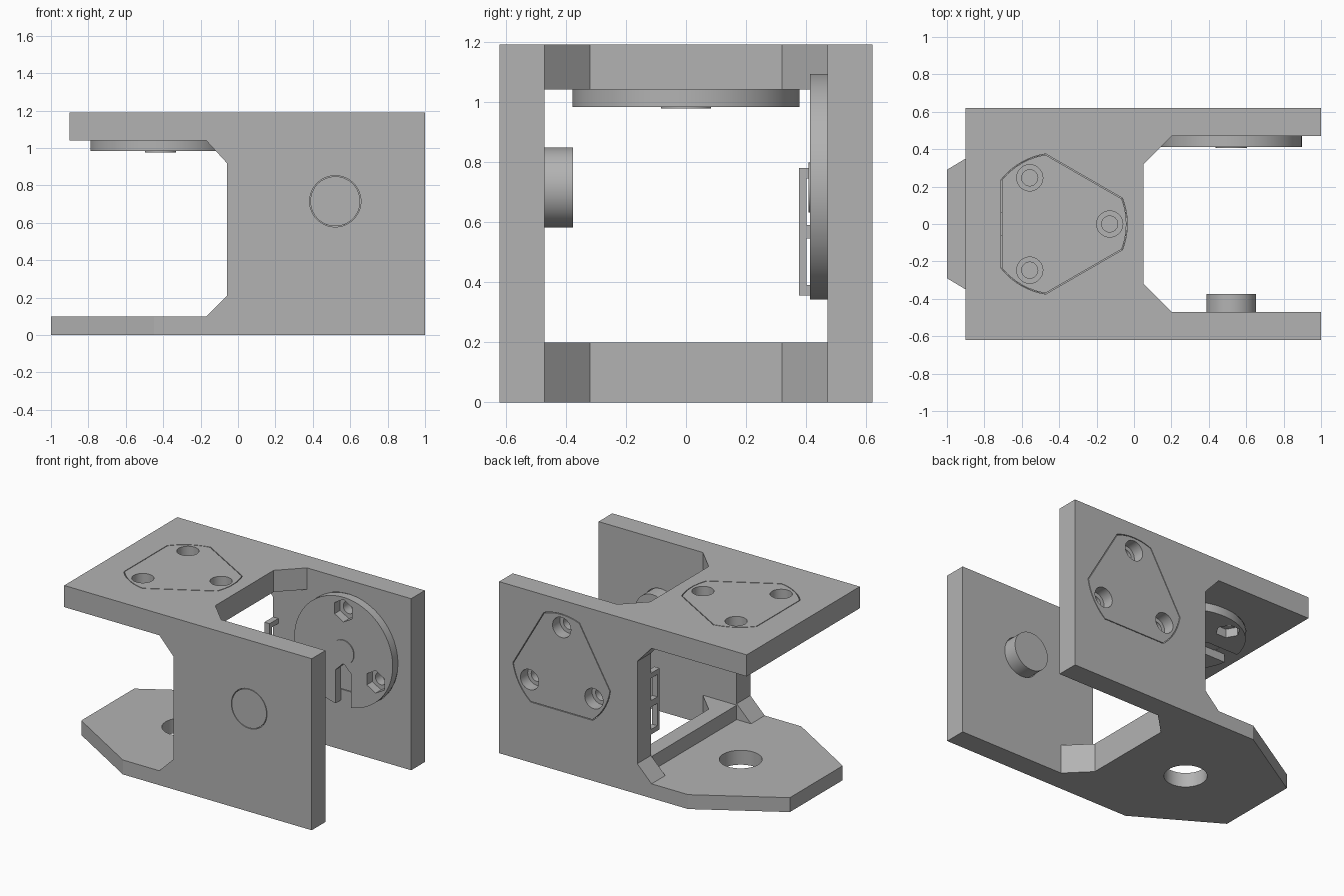
import bpy, bmesh
from math import sin, cos, pi, radians, acos, degrees
from mathutils import Matrix, Vector

if "Cube" in bpy.data.objects:
    bpy.data.objects.remove(bpy.data.objects["Cube"], do_unlink=True)

grey = bpy.data.materials.new("plain grey")
grey.use_nodes = True
COLOUR = (0.45, 0.45, 0.45, 1)
grey.diffuse_color = COLOUR
grey.node_tree.nodes["Principled BSDF"].inputs["Base Color"].default_value = COLOUR


def prism(name, outline, low, high, axis="z"):
    """Extrude a 2D outline between two heights along y or z."""
    bm = bmesh.new()
    place = (lambda u, v, w: (u, v, w)) if axis == "z" else (lambda u, v, w: (u, w, v))
    face = bm.faces.new([bm.verts.new(place(u, v, low)) for u, v in outline])
    side = bmesh.ops.extrude_face_region(bm, geom=[face])["geom"]
    moved = [g for g in side if isinstance(g, bmesh.types.BMVert)]
    bmesh.ops.translate(bm, verts=moved, vec=Vector(place(0, 0, high - low)))
    bmesh.ops.recalc_face_normals(bm, faces=bm.faces)
    mesh = bpy.data.meshes.new(name)
    bm.to_mesh(mesh)
    bm.free()
    mesh.materials.append(grey)
    obj = bpy.data.objects.new(name, mesh)
    bpy.context.scene.collection.objects.link(obj)
    return obj


def circle(x, y, r, sides=64):
    return [(x + r * cos(2 * pi * i / sides), y + r * sin(2 * pi * i / sides))
            for i in range(sides)]


def clipped_circle(radius, flat):
    """Circle with three flats, at 60, 180 and 300 degrees."""
    half = degrees(acos(flat / radius))
    points = []
    for middle in (0, 120, 240):
        for i in range(13):
            a = radians(middle + (60 - half) * (i / 6 - 1))
            points.append((radius * cos(a), radius * sin(a)))
    return points


def combine(obj, other, operation="DIFFERENCE"):
    mod = obj.modifiers.new("combine", "BOOLEAN")
    mod.operation, mod.object, mod.solver = operation, other, "EXACT"
    bpy.context.view_layer.objects.active = obj
    bpy.ops.object.modifier_apply(modifier=mod.name)
    bpy.data.objects.remove(other, do_unlink=True)


def smooth(obj):
    bpy.ops.object.select_all(action="DESELECT")
    obj.select_set(True)
    bpy.context.view_layer.objects.active = obj
    bpy.ops.object.shade_smooth_by_angle(angle=radians(25))


# Placement of the two round mounts: under the top plate and inside the back wall
TOP_MOUNT = Matrix.Translation((-0.415, 0, 1.19))
BACK_MOUNT = Matrix.Translation((0.52, 0.62, 0.715)) @ Matrix(
    ((0, 1, 0), (0, 0, 1), (1, 0, 0))).to_4x4()
WALL = 0.15

# Bracket: side silhouette, hollowed between the walls
bracket = prism("bracket", [(-1, 0), (1, 0), (1, 1.19), (-0.9, 1.19), (-0.9, 1.04),
                            (-0.17, 1.04), (-0.06, 0.92), (-0.06, 0.21),
                            (-0.17, 0.1), (-1, 0.1)], -0.62, 0.62, "y")
combine(bracket, prism("hollow", [(-2, 0.1), (-0.06, 0.1), (-0.06, 0.2), (2, 0.2),
                                  (2, 1.04), (-2, 1.04)], -0.47, 0.47, "y"))
# Open end through top and bottom plates
combine(bracket, prism("opening", [(0.05, -0.32), (0.2, -0.47), (2, -0.47), (2, 0.47),
                                   (0.2, 0.47), (0.05, 0.32)], -1, 2))
# Tapered corners of the bottom tongue
for s in (-1, 1):
    combine(bracket, prism("taper", [(-0.45, s * 0.62), (-1.2, s * 0.17), (-1.2, s * 0.8),
                                     (-0.45, s * 0.8)], -0.5, 0.5))
# Pivot hole and pin hole
combine(bracket, prism("pivot_hole", circle(-0.42, 0, 0.135), -0.5, 0.5))
combine(bracket, prism("pin_hole", circle(0.52, 0.715, 0.137), -1, -0.3, "y"))
# Pockets that take the mounts
for matrix in (TOP_MOUNT, BACK_MOUNT):
    pocket = prism("pocket", clipped_circle(0.379, 0.296), -0.3, 0.1)
    pocket.data.transform(matrix)
    combine(bracket, pocket)
smooth(bracket)

# Pivot pin in the front wall
smooth(prism("pivot_pin", circle(0.52, 0.715, 0.133), -0.62, -0.375, "y"))


def mount(name, matrix):
    """Flanged disc with a plug, three bolt holes, nut recesses and a cable slot."""
    inner = -WALL - 0.057
    obj = prism(name, circle(0, 0, 0.378, 96), inner, -WALL)
    # Pointed slot, opposite the first bolt
    combine(obj, prism("slot", [(-0.08, 0), (-0.14, 0.06), (-0.5, 0.06),
                                (-0.5, -0.06), (-0.14, -0.06)], -0.5, -WALL + 0.01))
    combine(obj, prism("plug", clipped_circle(0.374, 0.291), -WALL - 0.002, 0), "UNION")
    combine(obj, prism("hub", circle(0, 0, 0.083), inner - 0.006, inner + 0.01), "UNION")
    for k in range(3):
        a = 2 * pi * k / 3
        x, y = 0.285 * cos(a), 0.285 * sin(a)
        combine(obj, prism("bolt", circle(x, y, 0.043, 32), -0.5, 0.1))
        combine(obj, prism("head", circle(x, y, 0.07, 48), -0.08, 0.1))
        combine(obj, prism("nut", circle(x, y, 0.078, 6), -0.5, inner + 0.06))
    obj.data.transform(matrix)
    smooth(obj)


mount("top_mount", TOP_MOUNT)
mount("back_mount", BACK_MOUNT)

# Cable guide with two windows on the back wall
guide = prism("cable_guide", [(-0.06, 0.355), (-0.02, 0.355), (-0.02, 0.78),
                              (-0.06, 0.78)], 0.375, 0.475, "y")
for z in (0.39, 0.59):
    combine(guide, prism("window", [(-0.2, z), (0.2, z), (0.2, z + 0.155),
                                    (-0.2, z + 0.155)], 0.4, 0.47, "y"))
